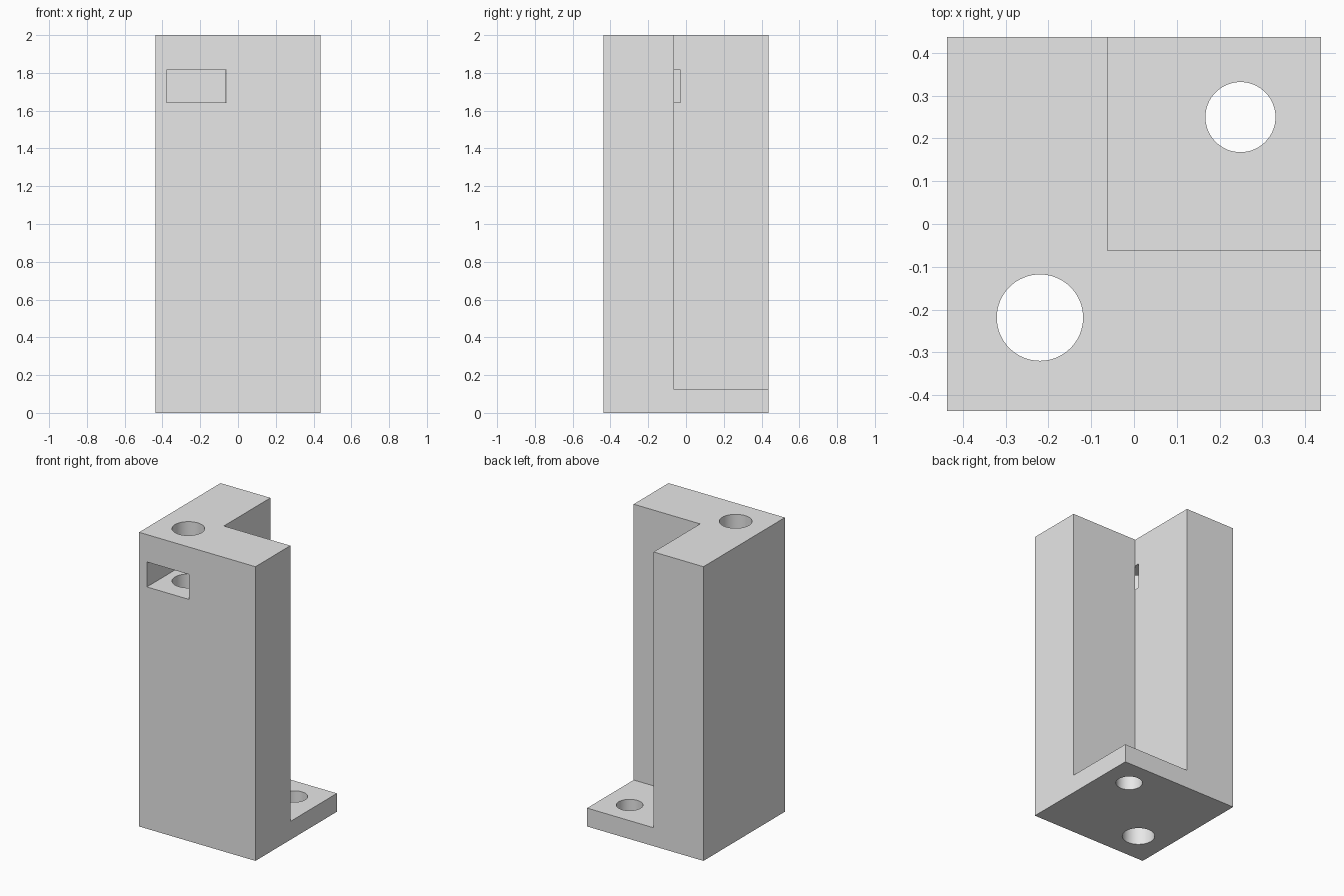
import bpy
from mathutils import Vector

old = bpy.data.objects.get("Cube")
if old:
    bpy.data.objects.remove(old, do_unlink=True)

HALF = 0.4375     # half width of the square footprint
HEIGHT = 2.0
NOTCH = -0.0625   # inner faces of the two walls
FOOT = 0.125      # thickness of the foot plate


def box(name, low, high):
    low, high = Vector(low), Vector(high)
    bpy.ops.mesh.primitive_cube_add(size=1, location=(low + high) / 2)
    obj = bpy.context.object
    obj.name = name
    obj.scale = high - low
    bpy.ops.object.transform_apply(location=True, rotation=False, scale=True)
    return obj


def drill(name, x, y, radius, low, high):
    bpy.ops.mesh.primitive_cylinder_add(vertices=64, radius=radius, depth=high - low,
                                        location=(x, y, (low + high) / 2))
    obj = bpy.context.object
    obj.name = name
    return obj


def cut(target, cutter):
    cutter.hide_render = True
    mod = target.modifiers.new(cutter.name, 'BOOLEAN')
    mod.operation = 'DIFFERENCE'
    mod.solver = 'EXACT'
    mod.object = cutter
    bpy.context.view_layer.objects.active = target
    bpy.ops.object.modifier_apply(modifier=mod.name)
    bpy.data.objects.remove(cutter, do_unlink=True)


# Corner post: a block with one back quarter removed above the foot plate
post = box("corner_post", (-HALF, -HALF, 0), (HALF, HALF, HEIGHT))
cut(post, box("notch_cutter", (NOTCH, NOTCH, FOOT), (1, 1, HEIGHT + 0.5)))

# Nut slot in the front, breaking through at the inner corner
cut(post, box("slot_cutter", (-0.379, -1, 1.644), (-0.061, -0.03, 1.814)))

# Long bore through the post, and bolt hole through the foot plate
cut(post, drill("bore_cutter", -0.22, -0.219, 0.101, -0.2, HEIGHT + 0.2))
cut(post, drill("foot_hole_cutter", 0.249, 0.25, 0.082, -0.2, FOOT + 0.2))

# Plain grey material
grey = bpy.data.materials.new("light_grey")
grey.use_nodes = True
colour = (0.8, 0.8, 0.8, 1)
grey.diffuse_color = colour
grey.node_tree.nodes["Principled BSDF"].inputs["Base Color"].default_value = colour
post.data.materials.clear()
post.data.materials.append(grey)

# Smooth bores, sharp edges
bpy.ops.object.select_all(action='DESELECT')
post.select_set(True)
bpy.context.view_layer.objects.active = post
bpy.ops.object.shade_smooth_by_angle(angle=0.5)
